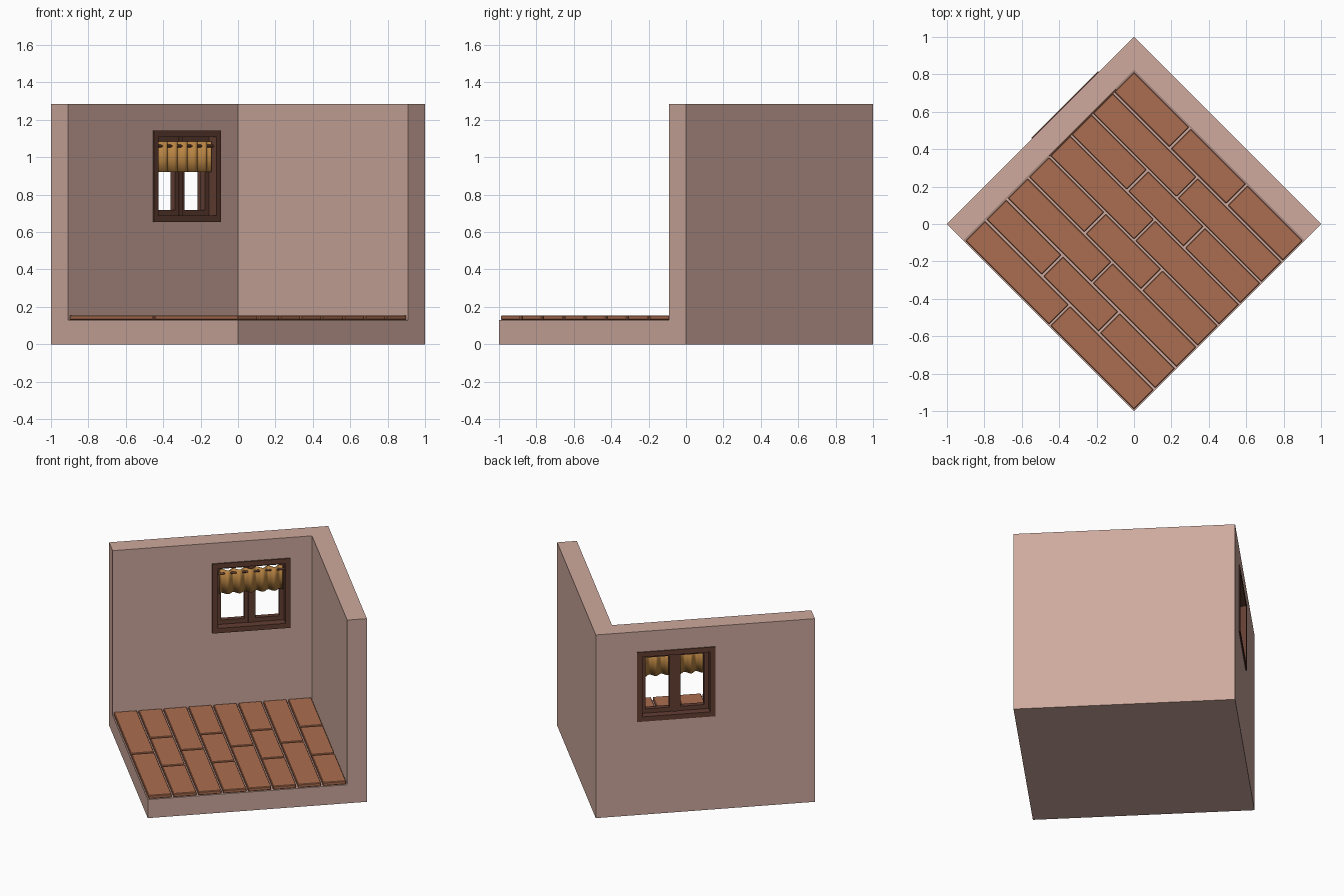
import bpy, bmesh, math
from mathutils import Matrix, Vector

if "Cube" in bpy.data.objects:
    bpy.data.objects.remove(bpy.data.objects["Cube"])

H = math.sqrt(0.5)      # half side of the square room
IN = 0.58               # inner wall face
SLAB, TOP = 0.13, 1.285


def material(name, rgb):
    m = bpy.data.materials.new(name)
    m.diffuse_color = (*rgb, 1)
    m.use_nodes = True
    m.node_tree.nodes["Principled BSDF"].inputs["Base Color"].default_value = m.diffuse_color
    return m


PLASTER = material("plaster", (0.62, 0.40, 0.34))
PLANK = material("floor_wood", (0.41, 0.155, 0.08))
WOOD = material("dark_wood", (0.125, 0.05, 0.033))
CLOTH = material("curtain_cloth", (0.48, 0.23, 0.055))


def add(name, bm, mat):
    me = bpy.data.meshes.new(name)
    bmesh.ops.recalc_face_normals(bm, faces=bm.faces)
    bm.to_mesh(me)
    bm.free()
    me.materials.append(mat)
    ob = bpy.data.objects.new(name, me)
    bpy.context.collection.objects.link(ob)
    return ob


def put_box(bm, lo, hi):
    lo, hi = Vector(lo), Vector(hi)
    m = Matrix.Translation((lo + hi) / 2) @ Matrix.Diagonal((*(hi - lo), 1))
    bmesh.ops.create_cube(bm, size=1, matrix=m)


def box(name, lo, hi, mat):
    bm = bmesh.new()
    put_box(bm, lo, hi)
    return add(name, bm, mat)


def ring(name, x0, x1, z0, z1, w, y0, y1, mat):
    """Rectangular frame of border w, standing in the xz plane."""
    bm = bmesh.new()
    loops = []
    for y in (y0, y1):
        for i in (0, w):
            loops.append([bm.verts.new((x, y, z)) for x, z in
                          ((x0 + i, z0 + i), (x1 - i, z0 + i), (x1 - i, z1 - i), (x0 + i, z1 - i))])
    a, b, c, d = loops
    for p, q in ((a, b), (b, d), (d, c), (c, a)):
        for k in range(4):
            bm.faces.new((p[k], p[(k + 1) % 4], q[(k + 1) % 4], q[k]))
    return add(name, bm, mat)


def cut(ob, cutter):
    mod = ob.modifiers.new("cut", 'BOOLEAN')
    mod.operation, mod.solver, mod.object = 'DIFFERENCE', 'EXACT', cutter
    bpy.context.view_layer.objects.active = ob
    bpy.ops.object.modifier_apply(modifier=mod.name)
    bpy.data.objects.remove(cutter)


# Room shell: block minus the interior and the window opening
WX0, WX1, WZ0, WZ1 = -0.064, 0.441, 0.655, 1.142
room = box("room_shell", (-H, -H, 0), (H, H, TOP), PLASTER)
cut(room, box("interior_cutter", (-2, -2, SLAB), (IN, IN, 2), PLASTER))
cut(room, box("window_cutter", (WX0 + 0.01, 0.4, WZ0 + 0.01), (WX1 - 0.01, 0.9, WZ1 - 0.01), PLASTER))

# Floor planks: eight rows, alternately two and three planks long
L = H + IN
row_w = L / 8
gap = 0.006
for r in range(8):
    n = 2 + r % 2
    for k in range(n):
        p = box("floor_plank",
                (-H + r * row_w + gap, -H + k * L / n + gap, SLAB),
                (-H + (r + 1) * row_w - gap, -H + (k + 1) * L / n - gap, 0.155), PLANK)
        b = p.modifiers.new("edge", 'BEVEL')
        b.width, b.segments = 0.004, 1

# Window casing, two sashes and the middle post
cw = 0.034
ring("window_casing", WX0, WX1, WZ0, WZ1, cw, 0.571, 0.714, WOOD)
mid = (WX0 + WX1) / 2
ix0, ix1, iz0, iz1 = WX0 + cw, WX1 - cw, WZ0 + cw, WZ1 - cw
for a, b in ((ix0, mid - 0.006), (mid + 0.006, ix1)):
    ring("window_sash", a, b, iz0, iz1, 0.03, 0.628, 0.662, WOOD)
box("window_post", (mid - 0.012, 0.622, iz0), (mid + 0.012, 0.668, iz1), WOOD)

# Curtain rod
ROD_Y, ROD_Z = 0.597, 1.06
bm = bmesh.new()
bmesh.ops.create_cone(bm, cap_ends=True, segments=12, radius1=0.007, radius2=0.007, depth=ix1 - ix0,
                      matrix=Matrix.Translation((mid, ROD_Y, ROD_Z)) @ Matrix.Rotation(math.pi / 2, 4, 'Y'))
rod = add("curtain_rod", bm, WOOD)

# Short wavy curtain, weaving around the rod
bm = bmesh.new()
cx0, cx1, n = ix0 + 0.012, ix1 - 0.012, 88
cols = []
for i in range(n + 1):
    x = cx0 + (cx1 - cx0) * i / n
    y = ROD_Y + 0.015 * math.sin((x - cx0) / 0.075 * 2 * math.pi)
    cols.append([bm.verts.new((x, y, z)) for z in (0.92, 1.0, 1.085)])
for p, q in zip(cols, cols[1:]):
    for k in range(2):
        bm.faces.new((p[k], q[k], q[k + 1], p[k + 1]))
curtain = add("curtain", bm, CLOTH)
curtain.modifiers.new("thickness", 'SOLIDIFY').thickness = 0.004

# Smooth the round parts, then turn the room on its corner
for ob in (rod, curtain):
    bpy.ops.object.select_all(action='DESELECT')
    ob.select_set(True)
    bpy.context.view_layer.objects.active = ob
    bpy.ops.object.shade_smooth_by_angle(angle=math.radians(40))
turn = Matrix.Rotation(math.pi / 4, 4, 'Z')
for ob in bpy.data.objects:
    ob.data.transform(turn)
